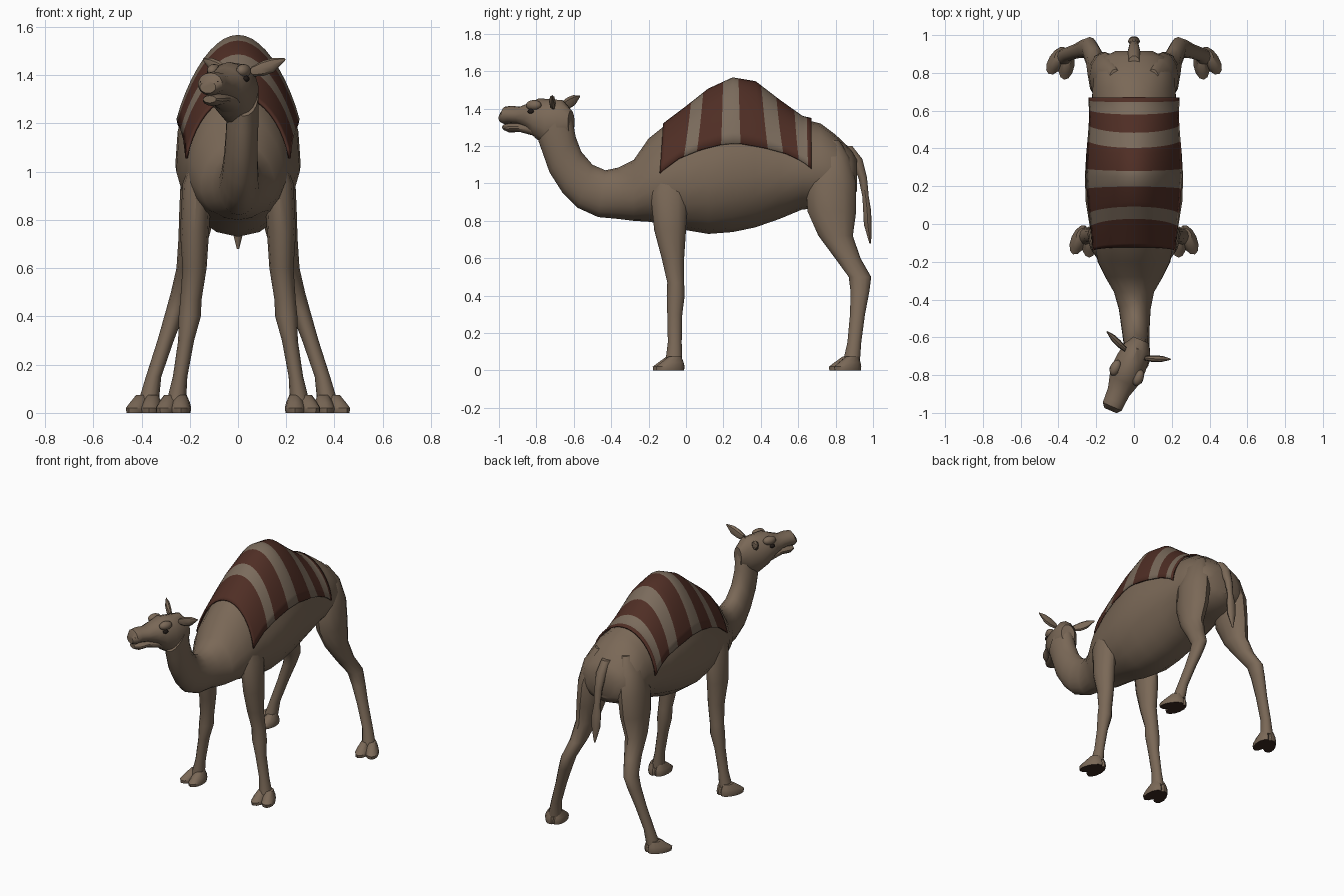
import bpy, bmesh, math
from mathutils import Matrix, Vector

if "Cube" in bpy.data.objects:
    bpy.data.objects.remove(bpy.data.objects["Cube"])

def material(name, rgb):
    m = bpy.data.materials.new(name)
    m.diffuse_color = (*rgb, 1)
    m.use_nodes = True
    m.node_tree.nodes["Principled BSDF"].inputs["Base Color"].default_value = m.diffuse_color
    return m

COAT = material("tan coat", (0.195, 0.139, 0.095))
RED = material("blanket red brown", (0.078, 0.027, 0.018))
STRIPE = material("blanket stripe", (0.195, 0.146, 0.106))
SOLE = material("dark sole", (0.045, 0.020, 0.014))
DARK = material("dark eye", (0.015, 0.010, 0.008))
SEG = 18

def finish(name, bm, mats, angle=35, matrix=None):
    if matrix:
        bm.transform(matrix)
    bmesh.ops.recalc_face_normals(bm, faces=bm.faces)
    me = bpy.data.meshes.new(name)
    bm.to_mesh(me)
    bm.free()
    for m in mats:
        me.materials.append(m)
    ob = bpy.data.objects.new(name, me)
    bpy.context.collection.objects.link(ob)
    bpy.ops.object.select_all(action='DESELECT')
    ob.select_set(True)
    bpy.context.view_layer.objects.active = ob
    bpy.ops.object.shade_smooth_by_angle(angle=math.radians(angle))
    return ob

def loft(bm, rings):
    vs = [[bm.verts.new(p) for p in r] for r in rings]
    for a, b in zip(vs, vs[1:]):
        n = len(a)
        for i in range(n):
            bm.faces.new((a[i], a[(i + 1) % n], b[(i + 1) % n], b[i]))
    bm.faces.new(vs[0])
    bm.faces.new(vs[-1][::-1])

def egg(top, bot, w, x=0, f=0.43, n=SEG, pinch=0):
    """Upright egg section between a top and a bottom (y, z) point."""
    t, b = Vector((x, *top)), Vector((x, *bot))
    c = b.lerp(t, f)
    pts = []
    for i in range(n):
        a = 2 * math.pi * i / n
        k = math.cos(a)
        wide = w * math.sin(a) * (1 - pinch * max(k, 0))
        pts.append(c + ((t - c) * k if k > 0 else (c - b) * k) + Vector((wide, 0, 0)))
    return pts

def flat(x, y, z, rx, ry, n=12):
    """Level elliptical section for legs, feet and tail."""
    return [Vector((x + rx * math.cos(2 * math.pi * i / n),
                    y + ry * math.sin(2 * math.pi * i / n), z)) for i in range(n)]

def ellipsoid(name, pos, size, mat, matrix):
    bm = bmesh.new()
    bmesh.ops.create_uvsphere(bm, u_segments=12, v_segments=8, radius=1)
    finish(name, bm, [mat], 60, matrix @ Matrix.Translation(pos) @ Matrix.Diagonal((*size, 1)))

# Body with hump (y, top, bottom, half width, pinch), running into the curved neck
BODY = [(.915, 1.13, .96, .10, 0), (.885, 1.18, .92, .165, -.1), (.8, 1.26, .88, .21, -.1),
        (.72, 1.32, .87, .222, 0), (.62, 1.345, .86, .23, .12), (.5, 1.43, .81, .245, .2),
        (.37, 1.53, .765, .257, .22), (.25, 1.55, .74, .264, .22), (.12, 1.49, .73, .26, .22),
        (0, 1.395, .75, .24, .15), (-.1, 1.32, .78, .218, .1), (-.2, 1.24, .795, .195, .1),
        (-.28, 1.125, .80, .155, .05)]
NECK = [(-.36, 1.085, -.36, .81, .108), (-.43, 1.07, -.47, .82, .085),
        (-.5, 1.10, -.58, .87, .076), (-.56, 1.17, -.66, .95, .07),
        (-.59, 1.25, -.73, 1.06, .067), (-.605, 1.33, -.765, 1.16, .067),
        (-.63, 1.40, -.79, 1.23, .06)]
bm = bmesh.new()
loft(bm, [egg((y, zt), (y, zb), w, pinch=p) for y, zt, zb, w, p in BODY] +
     [egg((ty, tz), (by, bz), w, x=.004 * i, f=.5) for i, (ty, tz, by, bz, w) in enumerate(NECK)])
finish("body_and_neck", bm, [COAT])

# Head, built along -y and turned towards -x
HEAD = Matrix.Translation((.03, -.632, 0)) @ Matrix.Rotation(-.41, 4, 'Z')
SKULL = [(-.02, 1.39, 1.26, .045), (.03, 1.445, 1.21, .075), (.1, 1.45, 1.19, .088),
         (.17, 1.455, 1.23, .092), (.22, 1.432, 1.285, .08), (.28, 1.41, 1.315, .062),
         (.33, 1.415, 1.32, .058), (.365, 1.41, 1.315, .056), (.388, 1.375, 1.325, .036)]
JAW = [(.12, 1.32, 1.21, .06), (.2, 1.33, 1.255, .06), (.28, 1.325, 1.275, .046),
       (.34, 1.322, 1.272, .045), (.37, 1.315, 1.285, .03)]
for name, rings in (("head", SKULL), ("lower_jaw", JAW)):
    bm = bmesh.new()
    loft(bm, [egg((-s, zt), (-s, zb), w, f=.5, n=14) for s, zt, zb, w in rings])
    finish(name, bm, [COAT], 35, HEAD)

for side, sx in (("left", 1), ("right", -1)):
    # Eyes, brows, nostrils
    ellipsoid(side + "_eye", (sx * .083, -.18, 1.385), (.012, .018, .013), DARK, HEAD)
    ellipsoid(side + "_brow", (sx * .066, -.17, 1.418), (.028, .045, .028), COAT, HEAD)
    ellipsoid(side + "_nostril", (sx * .032, -.372, 1.372), (.012, .008, .006), DARK, HEAD)
    # Leaf-shaped ears pointing sideways and back
    bm = bmesh.new()
    rows = [(.055, -.06, 1.415, .02), (.1, -.045, 1.428, .032),
            (.14, -.03, 1.442, .03), (.185, -.012, 1.465, .005)]
    loft(bm, [[Vector((sx * x, y + .6 * r * math.cos(a), z + r * math.sin(a)))
               for a in [math.pi * k / 4 for k in range(8)]] for x, y, z, r in rows])
    finish(side + "_ear", bm, [COAT], 35, HEAD)

# Legs and two-toed feet
FRONT = [(.14, -.10, 1.12, .03, .05), (.17, -.09, .95, .06, .10), (.18, -.085, .75, .06, .085),
         (.18, -.07, .6, .05, .06), (.195, -.055, .47, .044, .045), (.2, -.055, .40, .046, .048),
         (.215, -.06, .3, .033, .04), (.24, -.06, .15, .03, .037), (.255, -.065, .05, .04, .045)]
REAR = [(.10, .77, 1.23, .03, .05), (.125, .78, 1.14, .075, .095), (.15, .775, 1.0, .086, .135),
        (.165, .78, .85, .078, .13), (.185, .80, .72, .062, .092), (.205, .865, .6, .05, .068),
        (.235, .93, .5, .043, .06), (.26, .93, .42, .04, .05), (.30, .917, .3, .034, .04),
        (.35, .9, .15, .032, .037), (.37, .885, .05, .042, .045)]
# Toe levels: y shift, z, rx, ry
TOE = [(0, 0, .04, .08), (0, .02, .043, .083), (.012, .042, .038, .066), (.028, .075, .024, .036)]
for label, leg, foot, yaw in (("front", FRONT, (.265, -.095), .2), ("rear", REAR, (.385, .85), .35)):
    for side, sx in (("left", 1), ("right", -1)):
        flip = Matrix.Diagonal((sx, 1, 1, 1))
        bm = bmesh.new()
        loft(bm, [flat(*r) for r in leg])
        finish(f"{label}_{side}_leg", bm, [COAT], 40, flip)
        bm = bmesh.new()
        for t in (-1, 1):
            part = bmesh.new()
            loft(part, [flat(0, dy, z, rx, ry) for dy, z, rx, ry in TOE])
            part.transform(Matrix.Translation((*foot, 0)) @ Matrix.Rotation(yaw + .2 * t, 4, 'Z')
                           @ Matrix.Translation((t * .028, 0, 0)))
            tmp = bpy.data.meshes.new("toe")
            part.to_mesh(tmp)
            part.free()
            bm.from_mesh(tmp)
            bpy.data.meshes.remove(tmp)
        for f in bm.faces:
            f.material_index = int(all(v.co.z < .001 for v in f.verts))
        finish(f"{label}_{side}_foot", bm, [COAT, SOLE], 40, flip)

# Tail with tuft
TAIL = [(.86, 1.2, .03, .03), (.91, 1.13, .034, .035), (.945, 1.03, .026, .024),
        (.96, .93, .022, .018), (.968, .86, .032, .022), (.972, .78, .03, .022), (.985, .68, .005, .005)]
bm = bmesh.new()
loft(bm, [flat(0, y, z, rx, ry, 10) for y, z, rx, ry in TAIL])
finish("tail", bm, [COAT], 40)

# Striped blanket, wrapped over the body section with an arched lower edge
def section(y):
    for a, b in zip(BODY, BODY[1:]):
        if b[0] <= y <= a[0]:
            t = (a[0] - y) / (a[0] - b[0])
            zt, zb, w, p = [u + (v - u) * t for u, v in zip(a[1:], b[1:])]
            return zt, zb + .43 * (zt - zb), zb, w, p

STRIPES = [(.03, .095), (.2, .28), (.4, .48), (.577, .645)]
cols = sorted({y for s in STRIPES for y in s} | {-.12, .67} |
              {r[0] for r in BODY if -.12 < r[0] < .67})
N, GAP = 20, .012
bm = bmesh.new()
grid = []
for y0 in cols:
    zt, zc, zb, w, p = section(y0)
    low = 1.21 - (1.1 if y0 < .25 else .75) * (y0 - .25) ** 2 - zc
    end = math.acos(low / ((zt - zc) if low > 0 else (zc - zb)))
    row = []
    for i in range(N + 1):
        u = 2 * i / N - 1
        # Stripes fan out slightly towards the lower edge
        y = y0 + .04 * u * u * math.sin(2 * math.pi * (y0 - .24) / .86)
        zt, zc, zb, w, p = section(y)
        k = math.cos(end * u)
        h = (zt - zc + GAP) if k > 0 else (zc - zb + GAP)
        x = (w * (1 - p * max(k, 0)) + GAP) * math.sin(end * u)
        row.append(bm.verts.new((x, y, zc + h * k)))
    grid.append(row)
for j in range(len(cols) - 1):
    mid = (cols[j] + cols[j + 1]) / 2
    for i in range(N):
        f = bm.faces.new((grid[j][i], grid[j][i + 1], grid[j + 1][i + 1], grid[j + 1][i]))
        f.material_index = int(any(a < mid < b for a, b in STRIPES))
ob = finish("blanket", bm, [RED, STRIPE], 35)
mod = ob.modifiers.new("thickness", 'SOLIDIFY')
mod.thickness = .01
mod.offset = 0
